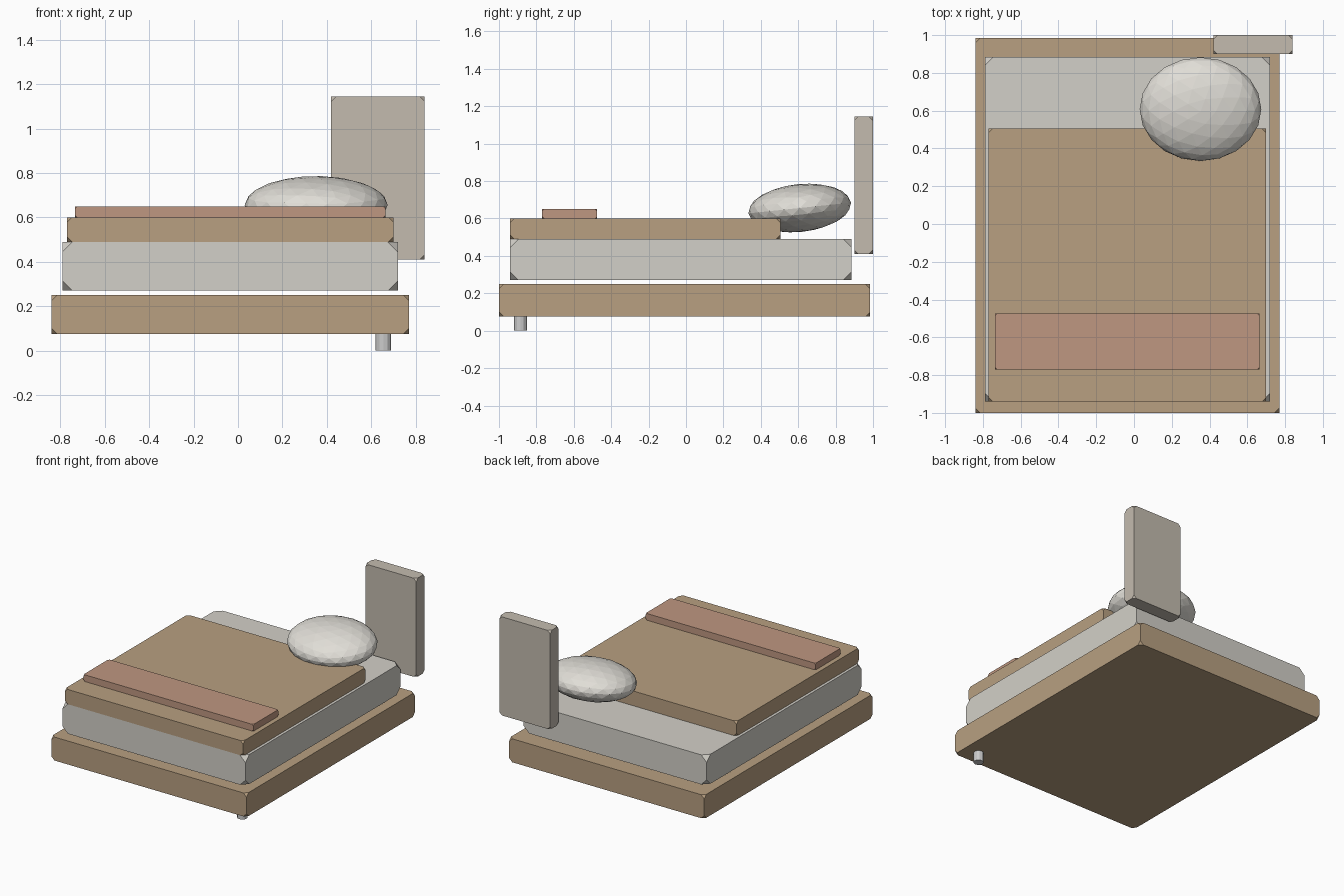
import bpy, bmesh, math

if "Cube" in bpy.data.objects:
    bpy.data.objects.remove(bpy.data.objects["Cube"])


def paint(obj, rgb):
    mat = bpy.data.materials.new(obj.name + "_colour")
    mat.diffuse_color = (*rgb, 1)
    mat.use_nodes = True
    mat.node_tree.nodes["Principled BSDF"].inputs["Base Color"].default_value = mat.diffuse_color
    obj.data.materials.append(mat)


def block(name, lo, hi, cut, rgb):
    """Box between two corners, with its eight corners cut off."""
    bm = bmesh.new()
    bmesh.ops.create_cube(bm, size=1)
    for v in bm.verts:
        v.co = [l + (c + 0.5) * (h - l) for l, h, c in zip(lo, hi, v.co)]
    bmesh.ops.bevel(bm, geom=bm.verts[:], offset=cut, offset_type='OFFSET',
                    segments=1, affect='VERTICES')
    bmesh.ops.recalc_face_normals(bm, faces=bm.faces[:])
    mesh = bpy.data.meshes.new(name)
    bm.to_mesh(mesh)
    bm.free()
    obj = bpy.data.objects.new(name, mesh)
    bpy.context.collection.objects.link(obj)
    paint(obj, rgb)
    return obj


TAN = (0.48, 0.35, 0.22)
CREAM = (0.65, 0.63, 0.58)

# Bed base, mattress and bedding
block("bed_frame", (-0.84, -1.0, 0.075), (0.77, 0.985, 0.25), 0.026, TAN)
block("mattress", (-0.79, -0.94, 0.27), (0.72, 0.885, 0.49), 0.045, CREAM)
block("duvet", (-0.77, -0.94, 0.49), (0.70, 0.505, 0.60), 0.022, TAN)
block("throw_blanket", (-0.735, -0.77, 0.60), (0.665, -0.475, 0.65), 0.011,
      (0.52, 0.31, 0.22))

# Headboard panel
block("headboard_panel", (0.42, 0.90, 0.41), (0.84, 1.0, 1.145), 0.022,
      (0.55, 0.50, 0.43))

# Pillow: faceted, flattened ball tipped towards the foot
bpy.ops.mesh.primitive_ico_sphere_add(subdivisions=3, radius=1,
                                      location=(0.352, 0.608, 0.656),
                                      rotation=(math.radians(6), 0, 0))
pillow = bpy.context.object
pillow.name = "pillow"
pillow.scale = (0.322, 0.276, 0.128)
paint(pillow, (0.75, 0.73, 0.68))

# Leg
bpy.ops.mesh.primitive_cylinder_add(vertices=12, radius=0.035, depth=0.08,
                                    location=(0.655, -0.885, 0.04))
bpy.context.object.name = "front_leg"
